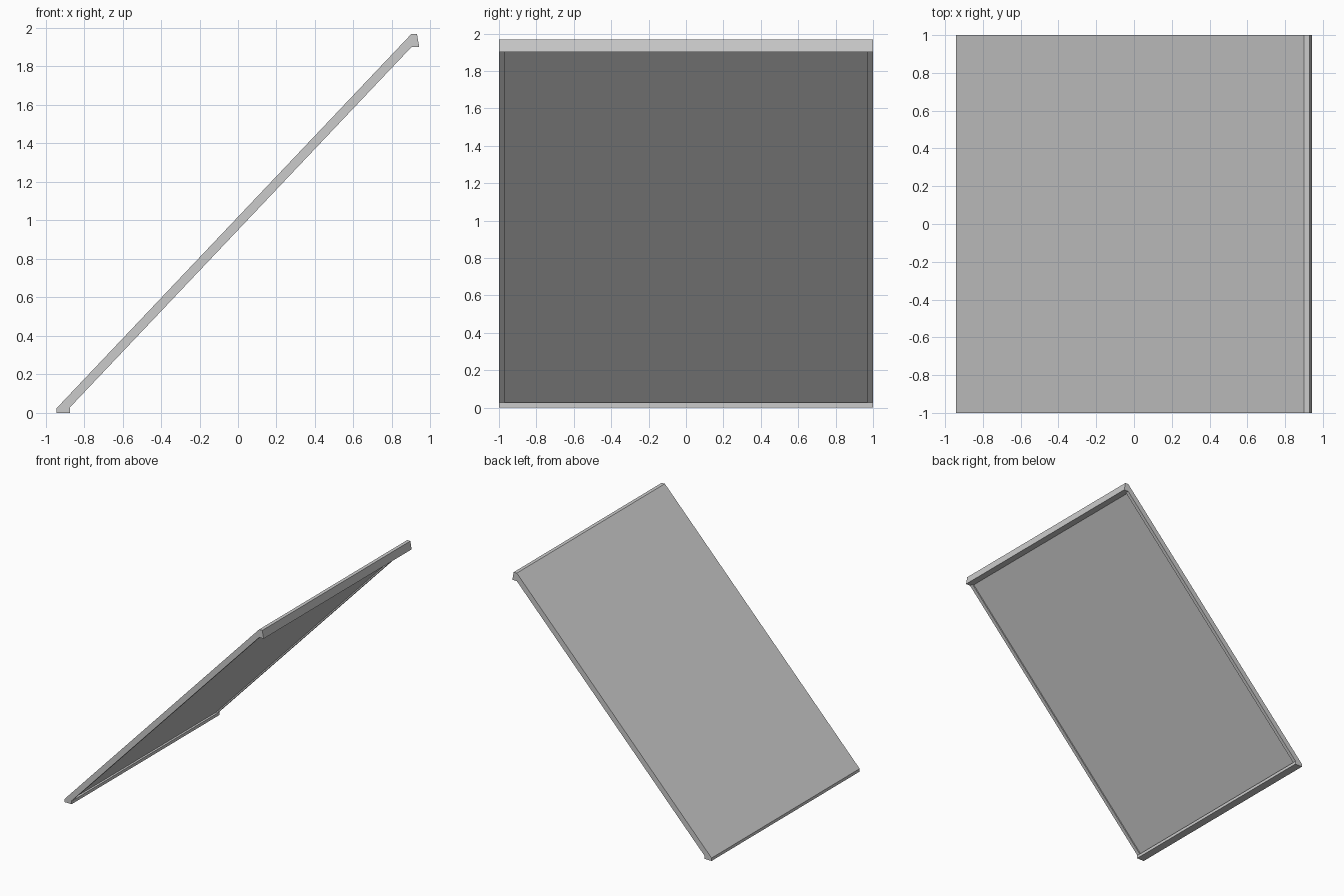
import bpy

if "Cube" in bpy.data.objects:
    bpy.data.objects.remove(bpy.data.objects["Cube"])

RIM = 0.03        # width of each side rim
RECESS = 0.016    # how far the panel underside sits above the rim underside
SLOPE = 1.055


def underside_x(z, lift=0.0):
    """x where the sloping underside reaches height z."""
    return (z - 0.95 - lift) / SLOPE


def extrude_profile(name, profile, y0, y1):
    """Extrude an x-z outline from y0 to y1 as a closed solid."""
    n = len(profile)
    verts = [(x, y, z) for y in (y0, y1) for x, z in profile]
    faces = [tuple(range(n)), tuple(reversed(range(n, 2 * n)))]
    faces += [(i, i + n, (i + 1) % n + n, (i + 1) % n) for i in range(n)]
    mesh = bpy.data.meshes.new(name)
    mesh.from_pydata(verts, [], faces)
    mesh.update()
    obj = bpy.data.objects.new(name, mesh)
    bpy.context.collection.objects.link(obj)
    return obj


def outline(lift):
    """Sloping slab with a flat foot at the bottom and a lip at the top."""
    return [
        (-0.942, 0.0), (-0.873, 0.0), (-0.873, 0.026),
        (underside_x(0.026, lift), 0.026),
        (underside_x(1.9, lift), 1.9),
        (0.942, 1.9), (0.93, 1.968), (0.90, 1.968),
        (-0.942, 0.025),
    ]


# Recessed centre panel with foot and top lip
extrude_profile("sloping_panel", outline(RECESS), -1 + RIM, 1 - RIM)

# Deeper rims along both sides
extrude_profile("side_rim_front", outline(0.0), -1, -1 + RIM)
extrude_profile("side_rim_back", outline(0.0), 1 - RIM, 1)
